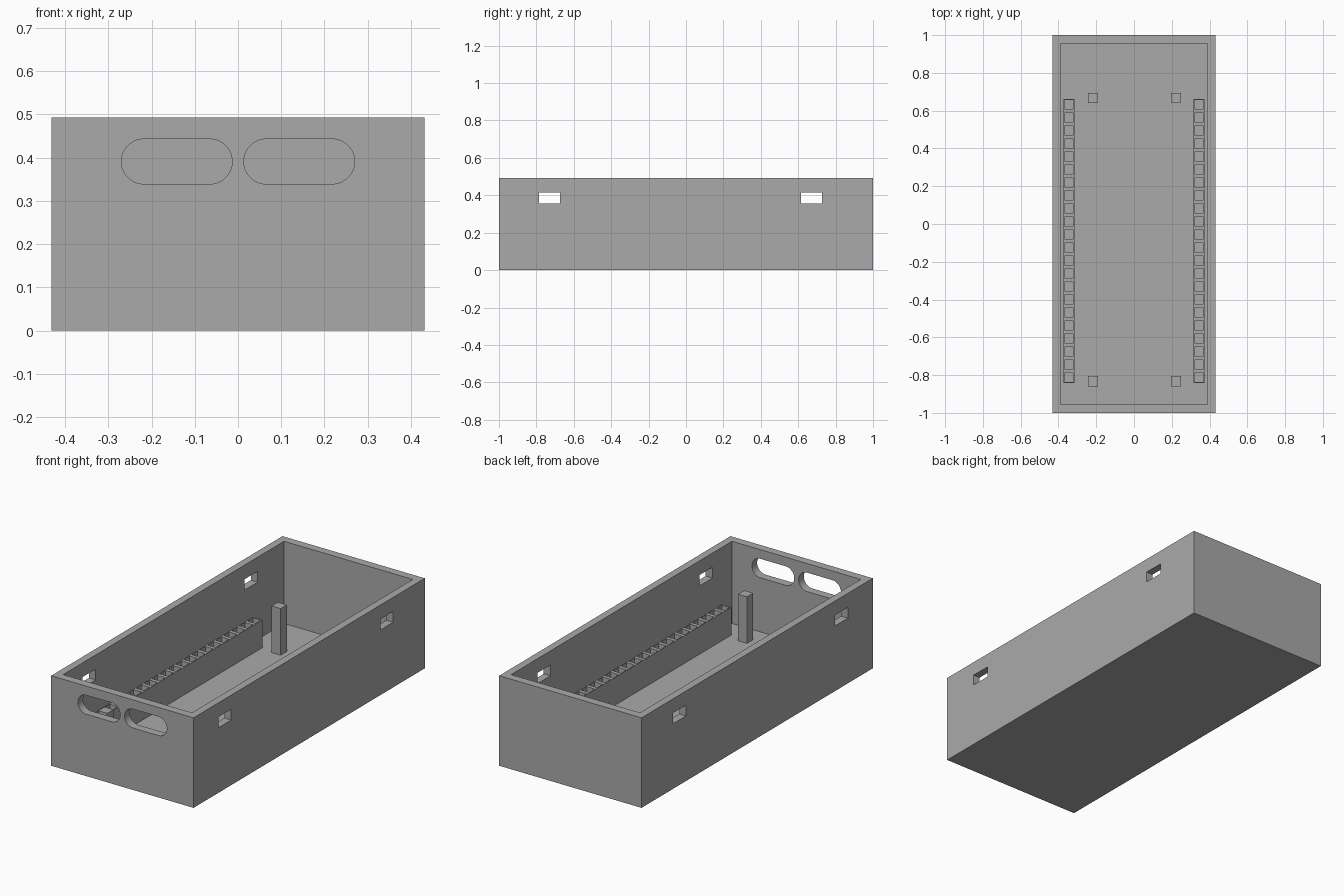
import bpy
import bmesh
from mathutils import Matrix, Vector

if "Cube" in bpy.data.objects:
    bpy.data.objects.remove(bpy.data.objects["Cube"], do_unlink=True)

HALF_X, HEIGHT = 0.431, 0.493
INNER_X, INNER_Y, FLOOR = 0.39, 0.955, 0.043
WALL_X = (HALF_X + INNER_X) / 2
WALL_Y = (1 + INNER_Y) / 2

grey = bpy.data.materials.new("plain grey")
grey.use_nodes = True
colour = (0.4, 0.4, 0.4, 1)
grey.diffuse_color = colour
grey.node_tree.nodes["Principled BSDF"].inputs["Base Color"].default_value = colour


def make_object(name, bm):
    bmesh.ops.recalc_face_normals(bm, faces=bm.faces)
    mesh = bpy.data.meshes.new(name)
    bm.to_mesh(mesh)
    bm.free()
    mesh.materials.append(grey)
    obj = bpy.data.objects.new(name, mesh)
    bpy.context.collection.objects.link(obj)
    return obj


def add_box(bm, centre, size):
    matrix = Matrix.Translation(centre) @ Matrix.Diagonal(Vector((*size, 1)))
    bmesh.ops.create_cube(bm, size=1, matrix=matrix)


def boxes(name, *parts):
    bm = bmesh.new()
    for centre, size in parts:
        add_box(bm, centre, size)
    return make_object(name, bm)


def slot(name, x, z, length, radius):
    # Rounded slot: a short cylinder along y, stretched at the middle
    bm = bmesh.new()
    turn = Matrix.Rotation(1.5707963, 4, "X")
    bmesh.ops.create_cone(bm, cap_ends=True, segments=64, radius1=radius,
                          radius2=radius, depth=0.2, matrix=turn)
    bmesh.ops.bisect_plane(bm, geom=bm.verts[:] + bm.edges[:] + bm.faces[:],
                           plane_co=(0, 0, 0), plane_no=(1, 0, 0))
    for v in bm.verts:
        if abs(v.co.x) > 1e-5:
            v.co.x += (length / 2 - radius) * (1 if v.co.x > 0 else -1)
        v.co += Vector((x, -WALL_Y, z))
    return make_object(name, bm)


def cut(target, cutter):
    mod = target.modifiers.new("cut", "BOOLEAN")
    mod.operation = "DIFFERENCE"
    mod.solver = "EXACT"
    mod.object = cutter
    bpy.context.view_layer.objects.active = target
    bpy.ops.object.modifier_apply(modifier=mod.name)
    bpy.data.objects.remove(cutter, do_unlink=True)


# Open tray
tray = boxes("tray", ((0, 0, HEIGHT / 2), (2 * HALF_X, 2, HEIGHT)))
cut(tray, boxes("cavity", ((0, 0, FLOOR + 0.5), (2 * INNER_X, 2 * INNER_Y, 1))))

# Small windows through the side walls
windows = [((side * WALL_X, y, 0.386), (0.15, 0.112, 0.059))
           for side in (-1, 1) for y in (-0.73, 0.671)]
cut(tray, boxes("windows", *windows))

# Two rounded slots in the front wall
for side in (-1, 1):
    cut(tray, slot("slot", side * 0.1415, 0.391, 0.256, 0.052))

# Socket rails with a row of square pits
RAIL_Y, RAIL_TOP, PITS, PITCH = -0.0905, 0.195, 22, 0.0688
for name, x in (("right_rail", -0.344), ("left_rail", 0.344)):
    rail = boxes(name, ((x, RAIL_Y, (RAIL_TOP + 0.02) / 2),
                        (0.058, 1.502, RAIL_TOP - 0.02)))
    pits = [((x, RAIL_Y + (i - (PITS - 1) / 2) * PITCH, 0.145), (0.048, 0.048, 0.2))
            for i in range(PITS)]
    cut(rail, boxes("pits", *pits))

# Square support posts
for name, x, y in (("front_right_post", -0.217, -0.833), ("front_left_post", 0.222, -0.833),
                   ("back_right_post", -0.217, 0.667), ("back_left_post", 0.222, 0.667)):
    boxes(name, ((x, y, 0.159), (0.054, 0.054, 0.278)))
